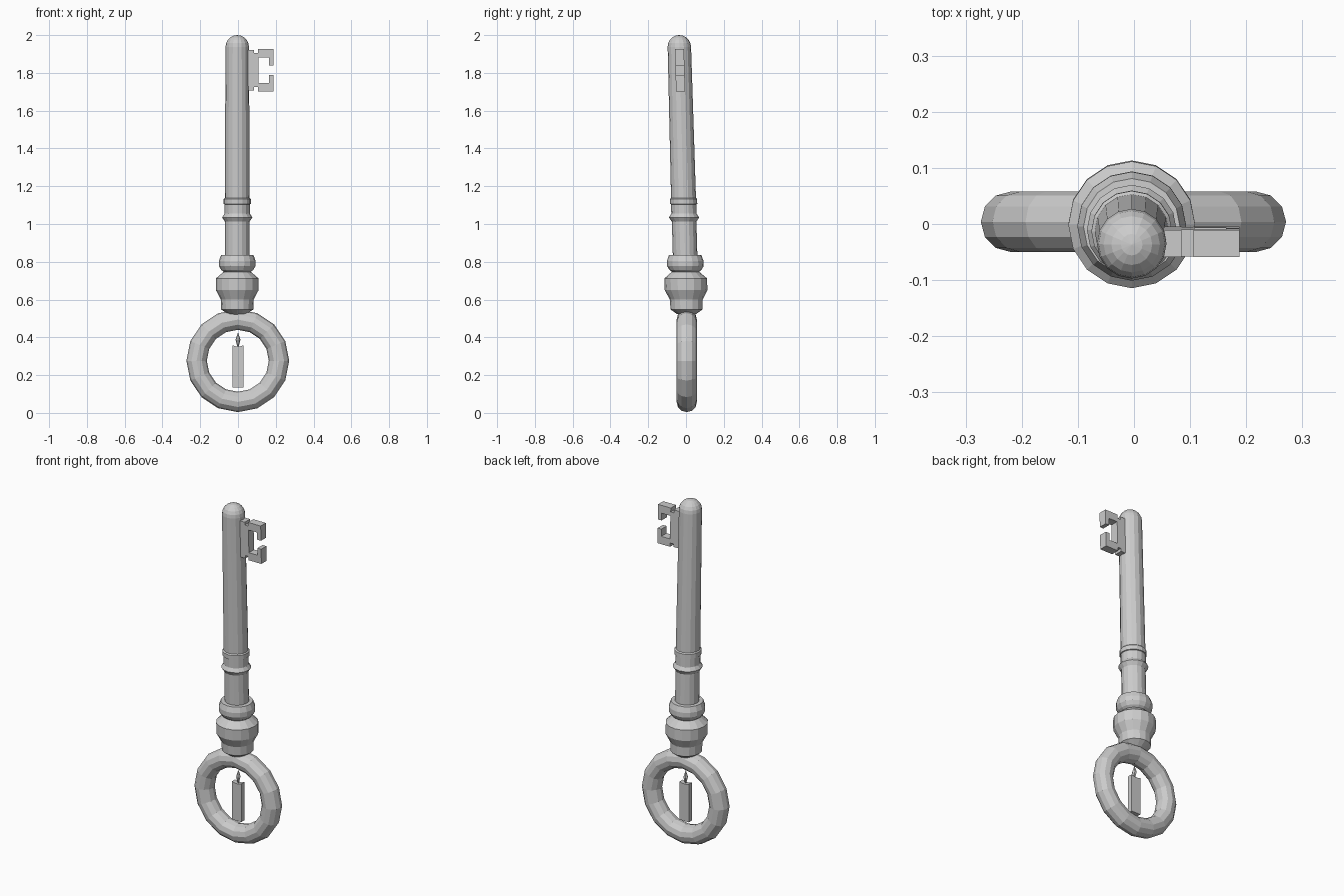
import bpy, bmesh, math
from math import sin, cos, pi

if "Cube" in bpy.data.objects:
    bpy.data.objects.remove(bpy.data.objects["Cube"])


def lean(z):
    """The stem tilts slightly toward the front as it rises."""
    return 0.003 - 0.0275 * max(0.0, z - 0.55)


def finish(name, bm):
    bmesh.ops.recalc_face_normals(bm, faces=bm.faces[:])
    me = bpy.data.meshes.new(name)
    bm.to_mesh(me)
    bm.free()
    ob = bpy.data.objects.new(name, me)
    bpy.context.collection.objects.link(ob)
    return ob


def lathe(name, profile, n, cx=0.0):
    """Revolve (radius, z) points; radius 0 makes a pole."""
    bm = bmesh.new()
    rings = []
    for r, z in profile:
        if r == 0:
            rings.append([bm.verts.new((cx, lean(z), z))] * n)
        else:
            rings.append([bm.verts.new((cx + r * cos(2 * pi * i / n),
                                        lean(z) + r * sin(2 * pi * i / n), z))
                          for i in range(n)])
    for a, b in zip(rings, rings[1:]):
        for i in range(n):
            j = (i + 1) % n
            quad = list(dict.fromkeys((a[i], a[j], b[j], b[i])))
            bm.faces.new(quad)
    return finish(name, bm)


def plate(name, outline, y0, depth, follow=False):
    """Extrude an (x, z) outline along y, optionally following the lean."""
    bm = bmesh.new()
    face = bm.faces.new([bm.verts.new((x, y0 + (lean(z) if follow else 0), z))
                         for x, z in outline])
    res = bmesh.ops.extrude_face_region(bm, geom=[face])
    moved = [v for v in res["geom"] if isinstance(v, bmesh.types.BMVert)]
    bmesh.ops.translate(bm, verts=moved, vec=(0, depth, 0))
    return finish(name, bm)


# Ring handle
bpy.ops.mesh.primitive_torus_add(major_segments=16, minor_segments=12,
                                 major_radius=0.218, minor_radius=0.054,
                                 location=(-0.001, 0.004, 0.276),
                                 rotation=(pi / 2, 0, 0))
bpy.context.object.name = "ring_handle"

# Turned stem with collars and a domed tip
stem = [(0, 0.515), (0.05, 0.523), (0.085, 0.548), (0.087, 0.6),
        (0.113, 0.65), (0.113, 0.712), (0.072, 0.747),
        (0.085, 0.757), (0.097, 0.778), (0.097, 0.805), (0.086, 0.835),
        (0.065, 0.836), (0.065, 1.012), (0.08, 1.035), (0.067, 1.055),
        (0.067, 1.104), (0.072, 1.106), (0.072, 1.132), (0.066, 1.138),
        (0.062, 1.938)]
stem += [(0.062 * cos(a), 1.938 + 0.062 * sin(a))
         for a in (pi / 10, pi / 5, 3 * pi / 10, 2 * pi / 5)]
stem += [(0, 2.0)]
lathe("stem", stem, 16, -0.004)

# Key bit: upper half outline mirrored about its middle height
mid = 1.814
half = [(0.0, 0.107), (0.085, 0.107), (0.085, 0.09), (0.106, 0.09),
        (0.106, 0.112), (0.188, 0.112), (0.188, 0.025), (0.164, 0.025),
        (0.164, 0.067), (0.108, 0.067)]
bit = [(x, mid + h) for x, h in half] + [(x, mid - h) for x, h in reversed(half)]
plate("key_bit", bit, -0.024, 0.048, follow=True)

# Candle emblem with a slightly dished top
candle = [(-0.03, 0.135), (0.03, 0.135), (0.03, 0.358), (0.012, 0.352),
          (-0.012, 0.352), (-0.03, 0.358)]
plate("candle", candle, -0.012, 0.028)

# Flame
lathe("flame", [(0, 0.345), (0.006, 0.36), (0.013, 0.387), (0.006, 0.41),
                (0, 0.428)], 6)
